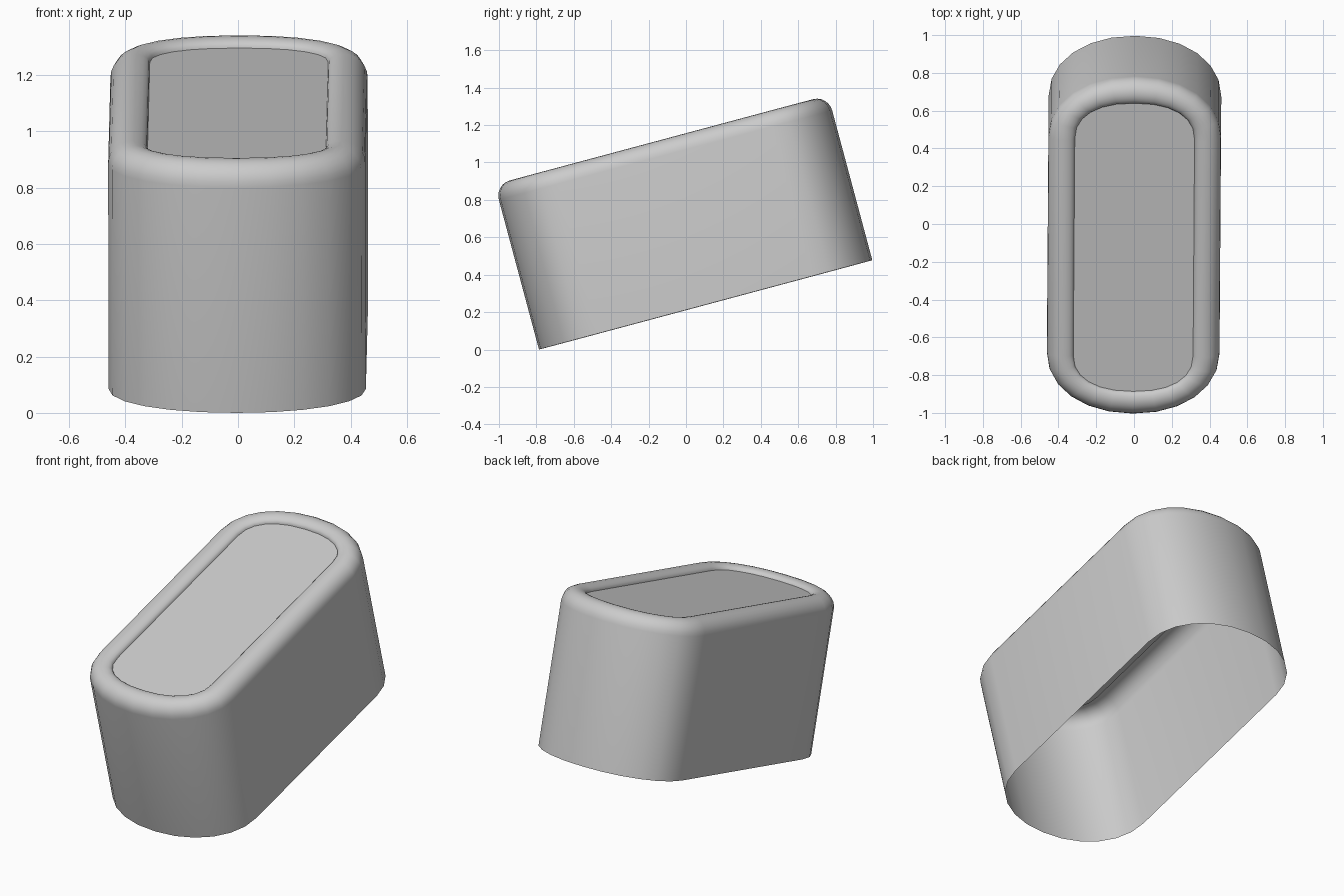
import bpy, bmesh
from math import sin, cos, pi, radians
from mathutils import Matrix

if "Cube" in bpy.data.objects:
    bpy.data.objects.remove(bpy.data.objects["Cube"])

HALF_W, LENGTH, HEIGHT, END = 0.457, 1.845, 0.913, 0.33
TILT = Matrix.Translation((0, -0.786, 0)) @ Matrix.Rotation(radians(-0.4), 4, 'Z') @ Matrix.Rotation(radians(15), 4, 'X')
TILT.translation.x = -0.005


def outline(inset, z):
    """Long rounded outline with bowed ends, shrunk by inset."""
    a, b, n = HALF_W - inset, END - inset * 0.95, 2.1 + inset * 1.5
    pts = []
    for far in (False, True):
        for i in range(13):
            t = pi * i / 12
            x = a * (1 if cos(t) >= 0 else -1) * abs(cos(t)) ** (2 / n)
            d = b * max(sin(t), 0) ** (2 / n)
            pts.append((x, LENGTH - END + d, z) if far else (-x, END - d, z))
    return pts


def make(name, rings, cap):
    """Loft a stack of outlines, optionally filling the last one."""
    bm = bmesh.new()
    loops = [[bm.verts.new(p) for p in r] for r in rings]
    for lo, hi in zip(loops, loops[1:]):
        for i in range(len(lo)):
            j = (i + 1) % len(lo)
            bm.faces.new((lo[i], lo[j], hi[j], hi[i]))
    if cap:
        bm.faces.new(loops[-1])
    bm.transform(TILT)
    me = bpy.data.meshes.new(name)
    bm.to_mesh(me)
    bm.free()
    ob = bpy.data.objects.new(name, me)
    bpy.context.collection.objects.link(ob)
    bpy.ops.object.select_all(action='DESELECT')
    ob.select_set(True)
    bpy.context.view_layer.objects.active = ob
    bpy.ops.object.shade_smooth_by_angle(angle=radians(40))
    return ob


# Open-bottomed housing: straight wall, rounded shoulder, inner lip
R, LIP_W, LIP_D = 0.085, 0.055, 0.03
profile = [(0, 0)]
for i in range(7):
    t = pi / 2 * i / 6
    profile.append((R * (1 - cos(t)), HEIGHT - R + R * sin(t)))
for i in range(1, 6):
    t = pi / 2 * i / 5
    profile.append((R + LIP_W * sin(t), HEIGHT - LIP_D * (1 - cos(t))))
make("housing", [outline(d, z) for d, z in profile], False)

# Flat panel sunk inside the lip
make("recessed_panel", [outline(R + LIP_W, HEIGHT - LIP_D)], True)
